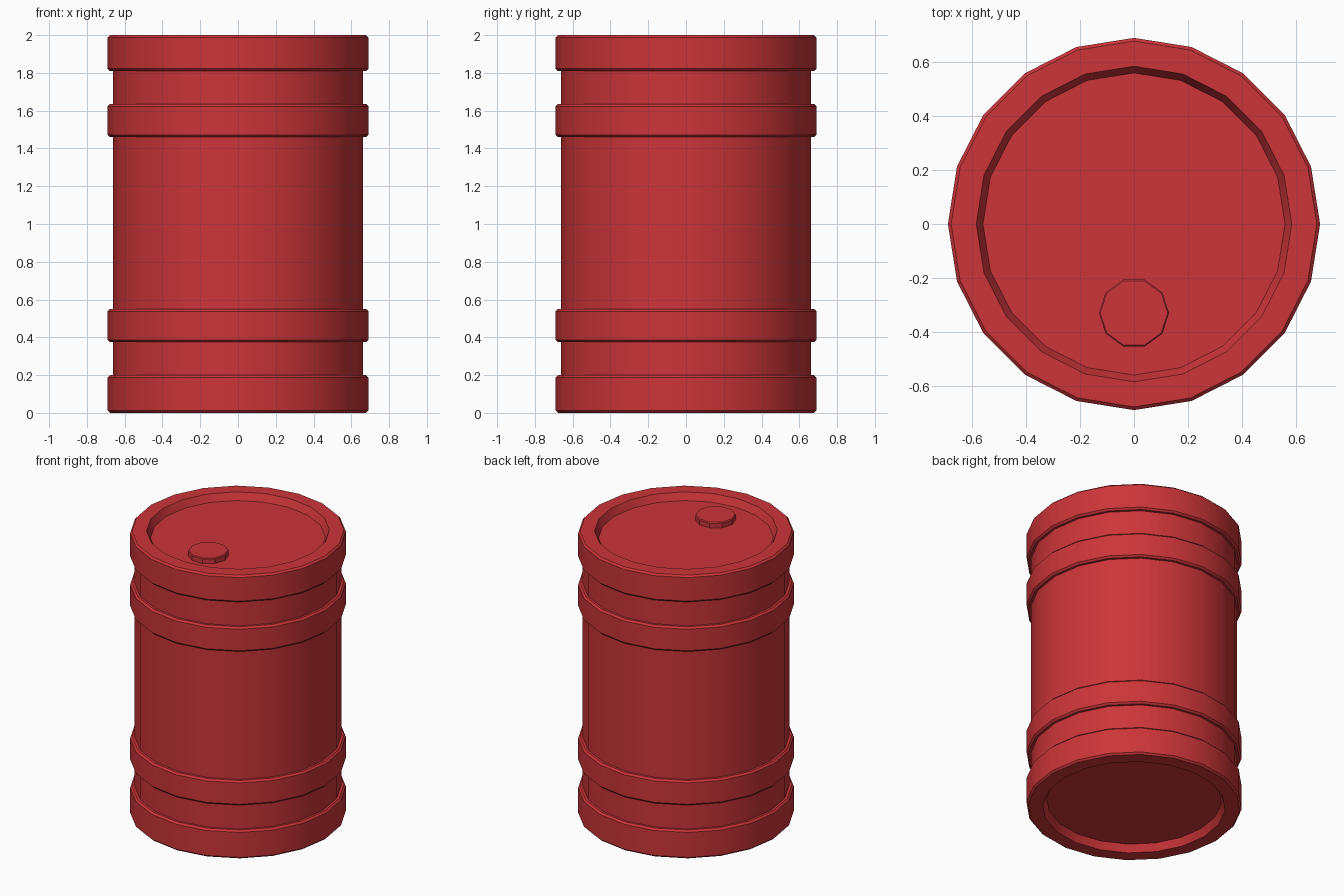
import bpy, bmesh
from math import cos, sin, pi, radians

if "Cube" in bpy.data.objects:
    bpy.data.objects.remove(bpy.data.objects["Cube"])

paint = bpy.data.materials.new("red_paint")
paint.diffuse_color = (0.6, 0.035, 0.04, 1)
paint.use_nodes = True
paint.node_tree.nodes["Principled BSDF"].inputs["Base Color"].default_value = paint.diffuse_color


def lathe(name, profile, sides, center=(0, 0)):
    """Revolve (radius, z) points around z and cap both ends."""
    bm = bmesh.new()
    rings = [[bm.verts.new((center[0] + r * cos(2 * pi * i / sides),
                            center[1] + r * sin(2 * pi * i / sides), z))
              for i in range(sides)] for r, z in profile]
    for a, b in zip(rings, rings[1:]):
        for i in range(sides):
            j = (i + 1) % sides
            bm.faces.new((a[i], a[j], b[j], b[i]))
    bm.faces.new(rings[0][::-1])
    bm.faces.new(rings[-1])
    bmesh.ops.recalc_face_normals(bm, faces=bm.faces[:])
    mesh = bpy.data.meshes.new(name)
    bm.to_mesh(mesh)
    bm.free()
    mesh.materials.append(paint)
    obj = bpy.data.objects.new(name, mesh)
    bpy.context.collection.objects.link(obj)
    bpy.context.view_layer.objects.active = obj
    obj.select_set(True)
    bpy.ops.object.shade_smooth_by_angle(angle=radians(30))
    obj.select_set(False)
    return obj


R, BODY, B = 0.69, 0.662, 0.012


def band(z0, z1):
    return [(BODY, z0), (R - B, z0), (R, z0 + B), (R, z1 - B), (R - B, z1), (BODY, z1)]


# Barrel: recessed ends, thick rims and two raised hoops
lower = [(0.56, 0.05), (0.585, 0.0), (R - B, 0.0), (R, B), (R, 0.2 - B),
         (R - B, 0.2), (BODY, 0.2)] + band(0.375, 0.55)
upper = [(r, 2.01 - z) for r, z in band(0.375, 0.55)][::-1]
upper += [(BODY, 1.81), (R - B, 1.81), (R, 1.81 + B), (R, 2 - B),
          (R - B, 2.0), (0.585, 2.0), (0.56, 1.95)]
lathe("barrel", lower + upper, 20)

# Filler cap on the lid
lathe("filler_cap", [(0.13, 1.94), (0.13, 1.982), (0.125, 1.988)], 10, (0, -0.33))
